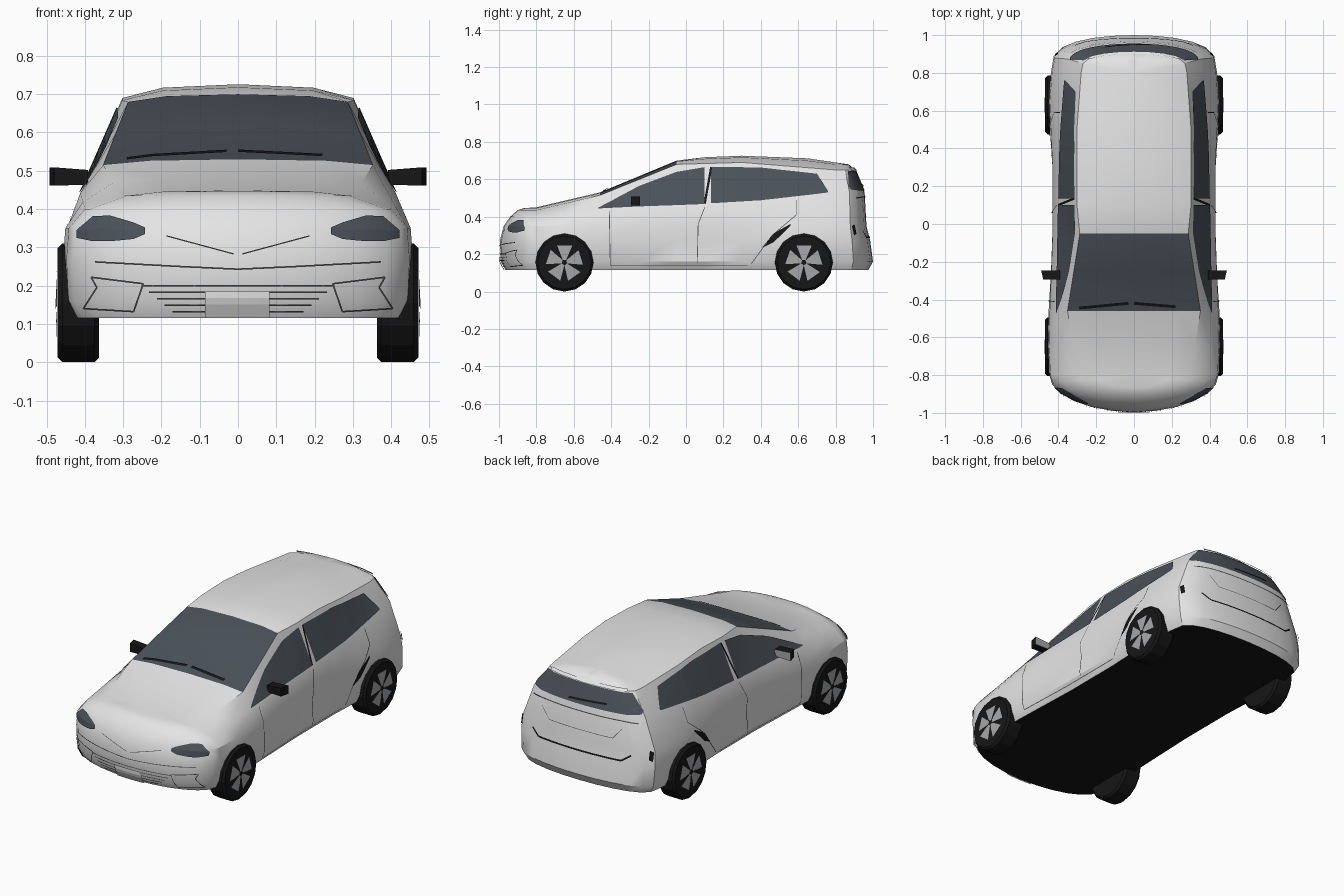
import bpy, bmesh, math
from mathutils import Vector, Matrix

if "Cube" in bpy.data.objects:
    bpy.data.objects.remove(bpy.data.objects["Cube"])


def material(name, rgb):
    m = bpy.data.materials.new(name)
    m.diffuse_color = (*rgb, 1)
    m.use_nodes = True
    m.node_tree.nodes["Principled BSDF"].inputs["Base Color"].default_value = m.diffuse_color
    return m


PAINT = material("pale_paint", (0.78, 0.78, 0.78))
GLASS = material("tinted_glass", (0.068, 0.083, 0.1))
BLACK = material("black_rubber", (0.008, 0.008, 0.008))
RIM = material("rim_grey", (0.38, 0.39, 0.4))
SEAM = material("seam_grey", (0.1, 0.1, 0.1))


def at(curve, t):
    """Piecewise linear lookup, clamped at the ends."""
    if t <= curve[0][0]:
        return curve[0][1]
    for (a, va), (b, vb) in zip(curve, curve[1:]):
        if t <= b:
            return va + (vb - va) * (t - a) / (b - a)
    return curve[-1][1]


# Shape curves along the length of the car
STATIONS = [-0.8, -0.65, -0.46, -0.25, -0.05, 0.1, 0.3, 0.5, 0.65, 0.8]
WIDTH = [(-0.8, 0.448), (-0.65, 0.457), (-0.46, 0.452), (-0.05, 0.437), (0.3, 0.437), (0.65, 0.452), (0.8, 0.44)]
DENT = [(-0.46, 0), (-0.25, 0.012), (0.3, 0.018), (0.5, 0)]
BELT_X = [(-0.8, 0.40), (-0.46, 0.412), (0.1, 0.40), (0.5, 0.39), (0.8, 0.365)]
BELT_Z = [(-0.8, 0.40), (-0.46, 0.442), (0.1, 0.463), (0.5, 0.49), (0.8, 0.53)]
RAIL_X = [(-0.8, 0.30), (-0.46, 0.352), (-0.05, 0.287), (0.1, 0.302), (0.5, 0.302), (0.8, 0.28)]
RAIL_Z = [(-0.8, 0.435), (-0.46, 0.515), (-0.05, 0.68), (0.3, 0.69), (0.8, 0.65)]
CROWN_Z = [(-0.8, 0.45), (-0.46, 0.53), (-0.05, 0.70), (0.1, 0.718), (0.3, 0.726), (0.65, 0.712), (0.8, 0.69)]
# Bumper ends: base station, roundness, reach at each height
NOSE = (-0.8, 1.0, [(0.115, -0.965), (0.16, -0.99), (0.27, -0.995), (0.35, -0.975), (0.40, -0.94),
                    (0.435, -0.90), (0.446, -0.87), (0.45, -0.8)])
TAIL = (0.8, 0.55, [(0.115, 0.975), (0.16, 1.0), (0.27, 0.985), (0.35, 0.965), (0.53, 0.955),
                    (0.65, 0.905), (0.68, 0.87), (0.69, 0.8)])


def section(y):
    """Half cross-section, from floor centre to roof centre."""
    w, rx, rz, cz = at(WIDTH, y), at(RAIL_X, y), at(RAIL_Z, y), at(CROWN_Z, y)
    return [(0, 0.115), (w - 0.03, 0.115), (w - 0.005, 0.16), (w - at(DENT, y), 0.27), (w - 0.006, 0.35),
            (at(BELT_X, y), at(BELT_Z, y)), (rx, rz), (0.65 * rx, cz - 0.25 * (cz - rz)), (0, cz)]


def side_x(y, z):
    return at([(pz, px) for px, pz in section(y)[1:7]], z)


def bulge(end, s, z):
    y0, p, reach = end
    return y0 + (at(reach, z) - y0) * max(0, 1 - s * s) ** (p / 2)


# Surface lookups used to lay thin plates on the body
def on_side(y, z, d=0.005):
    return Vector((side_x(y, z) + d, y, z))


def on_end(end, x, z, d):
    s = min(1, abs(x) / side_x(end[0], z))
    return Vector((x * 1.01, bulge(end, s, z) + math.copysign(d, end[0]), z))


def on_nose(x, z, d=0.004):
    return on_end(NOSE, x, z, d)


def on_tail(x, z, d=0.004):
    return on_end(TAIL, x, z, d)


def on_top(x, y, d=0.006):
    return Vector((x, y, at([(px, pz) for px, pz in reversed(section(y)[6:])], abs(x)) + d))


def finish(name, bm, mats, mirror=False):
    me = bpy.data.meshes.new(name)
    bm.to_mesh(me)
    bm.free()
    for m in mats:
        me.materials.append(m)
    ob = bpy.data.objects.new(name, me)
    bpy.context.collection.objects.link(ob)
    if mirror:
        ob.modifiers.new("mirror", 'MIRROR')
    return ob


def grid(bm, rows, wrap=False):
    vs = [[bm.verts.new(p) for p in r] for r in rows]
    n = len(rows[0])
    for a, b in zip(vs, vs[1:]):
        for i in range(n if wrap else n - 1):
            k = (i + 1) % n
            bm.faces.new((a[i], a[k], b[k], b[i]))


def face_out(bm):
    bm.normal_update()
    for f in bm.faces:
        if f.normal.dot(f.calc_center_median() - Vector((0, 0, 0.35))) < 0:
            f.normal_flip()


def patch(name, strip, fn, mat, mirror=True):
    """Plate on a surface; strip lists (u, low v, high v)."""
    bm = bmesh.new()
    rows = []
    for (u0, a0, b0), (u1, a1, b1) in zip(strip, strip[1:]):
        for i in range(7):
            t = i / 6
            u, a, b = u0 + (u1 - u0) * t, a0 + (a1 - a0) * t, b0 + (b1 - b0) * t
            rows.append([fn(u, a + (b - a) * j / 4) for j in range(5)])
    grid(bm, rows)
    bmesh.ops.remove_doubles(bm, verts=bm.verts, dist=1e-5)
    face_out(bm)
    return finish(name, bm, [mat], mirror)


def line(name, pts, fn, mat, width=0.004, mirror=True):
    """Thin stripe along a path on a surface."""
    bm = bmesh.new()
    for p, q in zip(pts, pts[1:]):
        p, q = Vector(p), Vector(q)
        d = (q - p).normalized() * width / 2
        side = Vector((-d.y, d.x))
        grid(bm, [[fn(*(p.lerp(q, i / 8) + side)), fn(*(p.lerp(q, i / 8) - side))] for i in range(9)])
    face_out(bm)
    return finish(name, bm, [mat], mirror)


# Body shell: lofted sections with rounded nose and tail
bm = bmesh.new()
rings = []
for y in STATIONS:
    half = section(y)
    rings.append([(x, y, z) for x, z in half] + [(-x, y, z) for x, z in half[-2:0:-1]])
grid(bm, rings, wrap=True)
for end in (NOSE, TAIL):
    rows = []
    for x, z in section(end[0]):
        ss = [math.sin(math.radians(90 - 15 * i)) for i in range(13)]
        rows.append([(x * s, bulge(end, s, z) if x else end[0], z) for s in ss])
    grid(bm, rows)
bmesh.ops.remove_doubles(bm, verts=bm.verts, dist=1e-4)
bmesh.ops.recalc_face_normals(bm, faces=bm.faces)
bm.normal_update()
for f in bm.faces:
    c, n = f.calc_center_median(), f.normal
    if n.z < -0.95:
        f.material_index = 2      # black floor
    elif -0.46 < c.y < -0.05 and n.z > 0.6 and abs(n.x) < 0.35:
        f.material_index = 1      # windscreen
body = finish("body", bm, [PAINT, GLASS, BLACK])
bpy.context.view_layer.objects.active = body
body.select_set(True)
bpy.ops.object.shade_smooth_by_angle(angle=math.radians(32))

# Windows
patch("front_side_window", [(-0.47, 0.444, 0.448), (-0.25, 0.455, 0.565), (-0.05, 0.462, 0.64), (0.1, 0.468, 0.665)],
      on_side, GLASS)
patch("rear_side_window", [(0.135, 0.472, 0.667), (0.4, 0.488, 0.663), (0.7, 0.522, 0.63), (0.76, 0.53, 0.537)],
      on_side, GLASS)
line("door_pillar", [(0.1, 0.47), (0.135, 0.665)], on_side, BLACK, 0.012)
patch("rear_window", [(-0.335, 0.545, 0.56), (-0.265, 0.54, 0.643), (0, 0.54, 0.645), (0.265, 0.54, 0.643),
                      (0.335, 0.545, 0.56)], on_tail, GLASS, False)
line("rear_wiper", [(-0.15, 0.575), (0.08, 0.56)], lambda x, z: on_tail(x, z, 0.009), BLACK, 0.01, False)
line("left_wiper", [(-0.29, -0.445), (-0.03, -0.42)], on_top, BLACK, 0.015, False)
line("right_wiper", [(0.0, -0.42), (0.22, -0.438)], on_top, BLACK, 0.015, False)

# Lamps, grille and bumper details
patch("headlight", [(0.24, 0.335, 0.352), (0.27, 0.322, 0.365), (0.33, 0.316, 0.383), (0.375, 0.316, 0.382),
                    (0.418, 0.325, 0.345)], on_nose, GLASS)
for i in range(5):
    z = 0.132 + 0.017 * i
    h = 0.17 + 0.02 * i
    line("grille_bar", [(-h, z), (h, z)], on_nose, SEAM, 0.004, False)
patch("number_plate", [(-0.085, 0.116, 0.185), (0.082, 0.116, 0.185)], lambda x, z: on_nose(x, z, 0.009), PAINT, False)
line("nose_crease", [(0, 0.243), (0.15, 0.25), (0.37, 0.262)], on_nose, SEAM, 0.004)
line("grille_crease", [(0.012, 0.283), (0.185, 0.33)], on_nose, SEAM, 0.003)
line("fog_lamp_frame", [(0.245, 0.205), (0.38, 0.222), (0.365, 0.195), (0.4, 0.14), (0.27, 0.132), (0.245, 0.205)],
     on_nose, SEAM, 0.004)
line("tail_crease", [(0, 0.29), (0.26, 0.29), (0.31, 0.325)], on_tail, BLACK, 0.009)
line("tail_trim", [(0, 0.505), (0.24, 0.505), (0.33, 0.5)], on_tail, SEAM, 0.006)
line("tailgate_recess", [(0, 0.4), (0.2, 0.4), (0.25, 0.46)], on_tail, SEAM, 0.003)
patch("rear_reflector", [(0.398, 0.31, 0.36), (0.415, 0.3, 0.35)], on_tail, BLACK)

# Door seams and rear wheel slash
line("front_door_seam", [(-0.41, 0.43), (-0.405, 0.14), (0.33, 0.14)], on_side, SEAM, 0.004)
line("middle_door_seam", [(0.1, 0.45), (0.065, 0.36), (0.06, 0.15)], on_side, SEAM, 0.004)
line("rear_door_seam", [(0.59, 0.49), (0.59, 0.41), (0.46, 0.3), (0.35, 0.15)], on_side, SEAM, 0.004)
patch("side_slash", [(0.41, 0.235, 0.24), (0.47, 0.265, 0.312), (0.56, 0.352, 0.362)], on_side, BLACK)

# Roof spoiler lip
patch("spoiler", [(-0.24, 0.648, 0.662), (0.24, 0.648, 0.662)], lambda x, z: on_tail(x, z, 0.009), PAINT, False)

# Door mirrors: tapered housings with a pale rear face
bm = bmesh.new()
bmesh.ops.create_cube(bm, size=1, matrix=Matrix.Translation((0.442, -0.27, 0.485)) @ Matrix.Diagonal((0.1, 0.05, 0.048, 1)))
for v in bm.verts:
    if v.co.x < 0.42:
        v.co.z = 0.483 + (v.co.z - 0.485) * 0.8
    elif v.co.y < -0.27:
        v.co.x -= 0.012
bm.normal_update()
for f in bm.faces:
    f.material_index = int(f.normal.y > 0.9)
finish("door_mirror", bm, [BLACK, RIM], True)

# Wheels: chunky tyres with five broad spokes
for name, y in (("front", -0.65), ("rear", 0.63)):
    bm = bmesh.new()
    spin = Matrix.Translation((0.417, y, 0.155)) @ Matrix.Rotation(math.pi / 2, 4, 'Y')
    bmesh.ops.create_cone(bm, cap_ends=True, segments=16, radius1=0.155, radius2=0.155, depth=0.108, matrix=spin)
    rim_edges = [e for e in bm.edges if abs(e.verts[0].co.x - e.verts[1].co.x) < 1e-4]
    bmesh.ops.bevel(bm, geom=rim_edges, offset=0.012, segments=1, affect='EDGES')
    finish(name + "_tyre", bm, [BLACK], True)
    bm = bmesh.new()
    for k in range(5):
        a = math.tau * k / 5 + 0.3
        vs = [bm.verts.new((0.476 if r < 0.05 else 0.473, y + r * math.cos(a + t), 0.155 + r * math.sin(a + t)))
              for r, t in ((0.015, -0.6), (0.1, -0.42), (0.1, 0.42), (0.015, 0.6))]
        bm.faces.new(vs)
    face_out(bm)
    finish(name + "_wheel_spokes", bm, [RIM], True)
